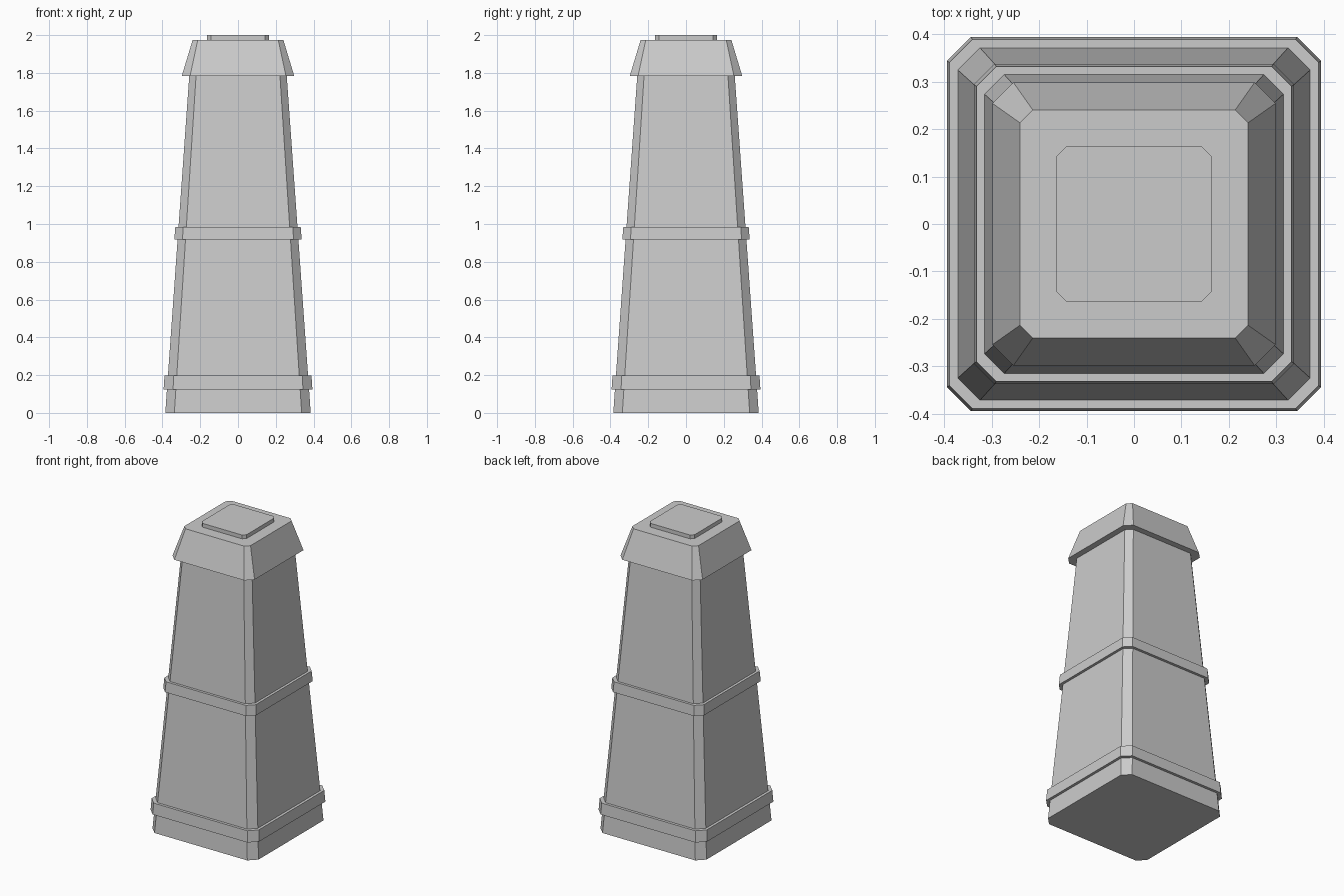
import bpy
import bmesh

cube = bpy.data.objects.get("Cube")
if cube:
    bpy.data.objects.remove(cube, do_unlink=True)

# Single stone colour
stone = bpy.data.materials.new("grey_stone")
stone.use_nodes = True
GREY = (0.6, 0.6, 0.6, 1)
stone.diffuse_color = GREY
bsdf = stone.node_tree.nodes["Principled BSDF"]
bsdf.inputs["Base Color"].default_value = GREY
bsdf.inputs["Roughness"].default_value = 0.8


def ring(bm, z, half, cut):
    """Square outline with chamfered corners, anticlockwise."""
    i = half - cut
    corners = [(half, -i), (half, i), (i, half), (-i, half),
               (-half, i), (-half, -i), (-i, -half), (i, -half)]
    return [bm.verts.new((x, y, z)) for x, y in corners]


def tapered_block(name, bottom, top):
    """Closed block between two (z, half width, chamfer) sections."""
    bm = bmesh.new()
    low, high = ring(bm, *bottom), ring(bm, *top)
    for k in range(8):
        n = (k + 1) % 8
        bm.faces.new((low[k], low[n], high[n], high[k]))
    bm.faces.new(low[::-1])
    bm.faces.new(high)
    mesh = bpy.data.meshes.new(name)
    bm.to_mesh(mesh)
    bm.free()
    mesh.materials.append(stone)
    obj = bpy.data.objects.new(name, mesh)
    bpy.context.collection.objects.link(obj)
    return obj


# Tapering shaft, from the ground into the cap
tapered_block("shaft", (0, 0.385, 0.048), (1.785, 0.258, 0.036))

# Raised bands around the shaft
tapered_block("base_band", (0.123, 0.394, 0.05), (0.197, 0.389, 0.049))
tapered_block("middle_band", (0.918, 0.337, 0.043), (0.985, 0.332, 0.042))

# Overhanging sloped cap and the low plate on top
tapered_block("cap", (1.783, 0.298, 0.044), (1.975, 0.24, 0.027))
tapered_block("top_plate", (1.975, 0.163, 0.02), (2.0, 0.163, 0.02))
